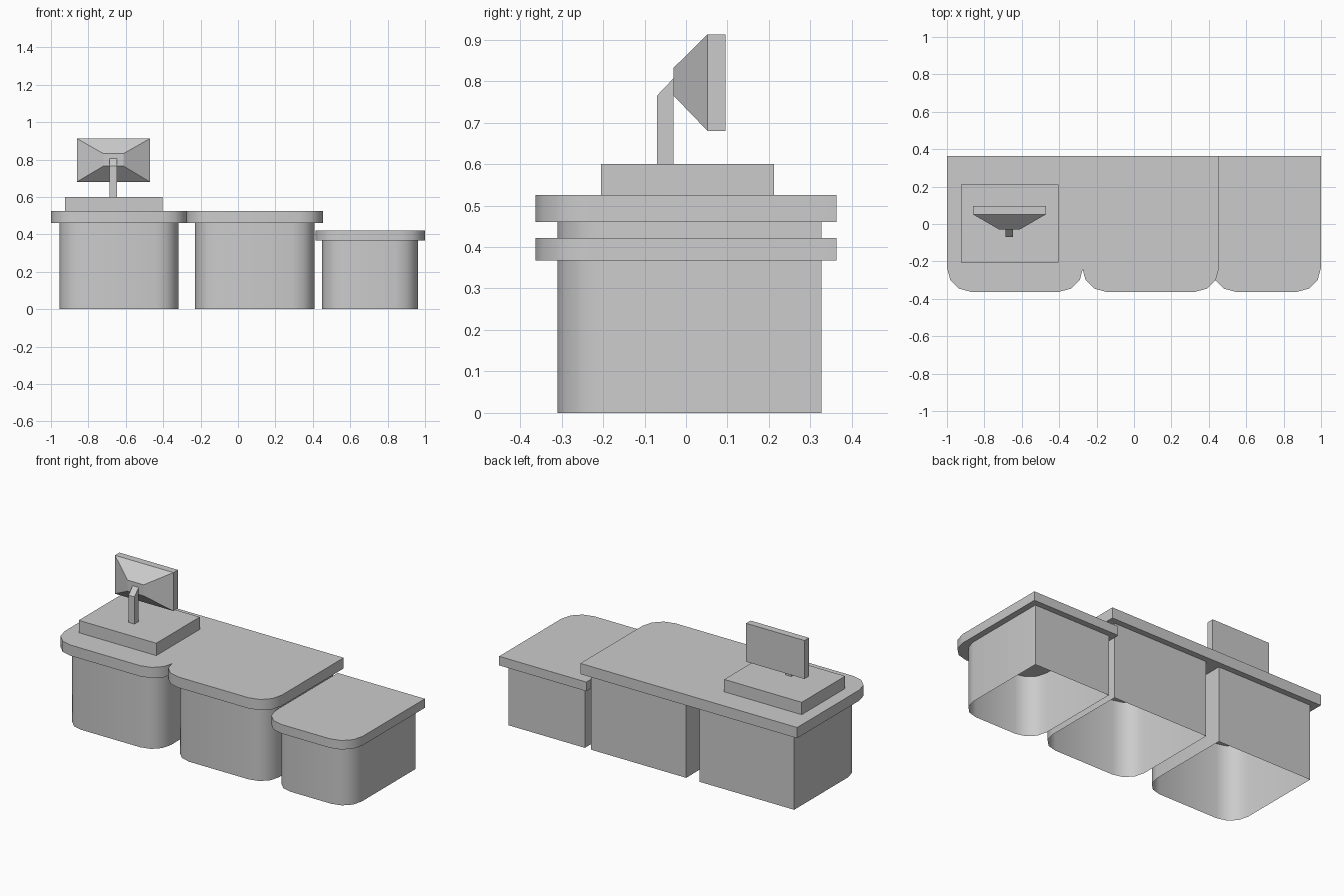
import bpy, bmesh, math

cube = bpy.data.objects.get("Cube")
if cube:
    bpy.data.objects.remove(cube, do_unlink=True)

grey = bpy.data.materials.new("light grey")
grey.use_nodes = True
grey.diffuse_color = (0.6, 0.6, 0.6, 1)
grey.node_tree.nodes["Principled BSDF"].inputs["Base Color"].default_value = grey.diffuse_color


def finish(name, bm, smooth=False):
    bmesh.ops.recalc_face_normals(bm, faces=bm.faces)
    mesh = bpy.data.meshes.new(name)
    bm.to_mesh(mesh)
    bm.free()
    mesh.materials.append(grey)
    obj = bpy.data.objects.new(name, mesh)
    bpy.context.collection.objects.link(obj)
    if smooth:
        bpy.ops.object.select_all(action='DESELECT')
        obj.select_set(True)
        bpy.context.view_layer.objects.active = obj
        bpy.ops.object.shade_smooth_by_angle(angle=math.radians(40))
    return obj


def loft(name, lower, upper, capped=True, smooth=False):
    """Join two matching loops of points with side faces and optional caps."""
    bm = bmesh.new()
    a = [bm.verts.new(p) for p in lower]
    b = [bm.verts.new(p) for p in upper]
    for i in range(len(a)):
        j = (i + 1) % len(a)
        bm.faces.new((a[i], a[j], b[j], b[i]))
    if capped:
        bm.faces.new(a[::-1])
        bm.faces.new(b)
    return finish(name, bm, smooth)


def outline(x0, x1, y0, y1, r, steps=3):
    """Rectangle whose two front corners are rounded."""
    pts = [(x1, y1), (x0, y1)]
    for cx, start in ((x0 + r, math.pi), (x1 - r, 1.5 * math.pi)):
        for k in range(steps + 1):
            t = start + k * math.pi / 2 / steps
            pts.append((cx + r * math.cos(t), y0 + r + r * math.sin(t)))
    return pts


def slab(name, pts, z0, z1, **options):
    loft(name, [(x, y, z0) for x, y in pts], [(x, y, z1) for x, y in pts], **options)


def upright(x0, x1, z0, z1, y):
    return [(x0, y, z0), (x1, y, z0), (x1, y, z1), (x0, y, z1)]


# Counters: hollow cabinet, open underneath, with an overhanging top
counters = [
    ("right", (-0.955, -0.318), (-1.0, -0.272), 0.46, 0.525),
    ("middle", (-0.23, 0.41), (-0.277, 0.455), 0.46, 0.525),
    ("low", (0.45, 0.963), (0.415, 1.0), 0.367, 0.422),
]
for name, body, top, z0, z1 in counters:
    slab(name + "_cabinet", outline(*body, -0.31, 0.327, 0.12), 0, z0,
         capped=False, smooth=True)
    slab(name + "_countertop", outline(*top, -0.363, 0.363, 0.13), z0, z1, smooth=True)

# Register base
slab("register_base", [(-0.925, -0.205), (-0.405, -0.205), (-0.405, 0.212), (-0.925, 0.212)],
     0.525, 0.6)

# Stand with a slanted top
side = [(-0.07, 0.6), (-0.03, 0.6), (-0.03, 0.807), (-0.07, 0.765)]
loft("screen_stand", [(-0.686, y, z) for y, z in side], [(-0.646, y, z) for y, z in side])

# Screen panel and its tapered housing
loft("screen_housing", upright(-0.72, -0.612, 0.765, 0.832, -0.03),
     upright(-0.862, -0.47, 0.68, 0.913, 0.052))
loft("screen_panel", upright(-0.862, -0.47, 0.68, 0.913, 0.052),
     upright(-0.862, -0.47, 0.68, 0.913, 0.095))
